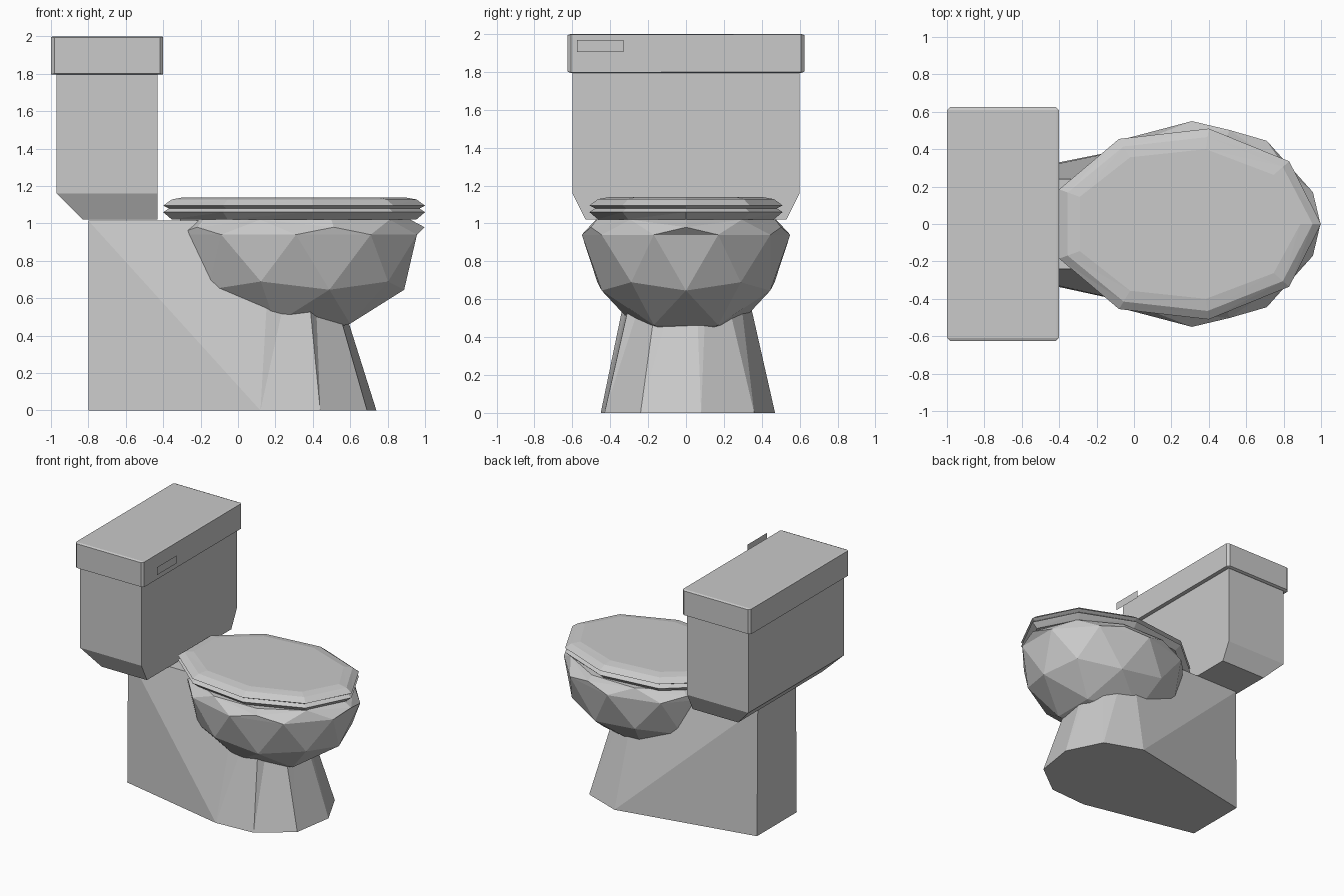
import bpy, bmesh, math

if "Cube" in bpy.data.objects:
    bpy.data.objects.remove(bpy.data.objects["Cube"])

porcelain = bpy.data.materials.new("grey_porcelain")
porcelain.diffuse_color = (0.588, 0.588, 0.588, 1)
porcelain.use_nodes = True
porcelain.node_tree.nodes["Principled BSDF"].inputs["Base Color"].default_value = porcelain.diffuse_color


def finish(name, bm, closed=True):
    if closed:
        bmesh.ops.recalc_face_normals(bm, faces=bm.faces)
    mesh = bpy.data.meshes.new(name)
    bm.to_mesh(mesh)
    bm.free()
    mesh.materials.append(porcelain)
    ob = bpy.data.objects.new(name, mesh)
    bpy.context.collection.objects.link(ob)
    return ob


def loft(name, rings, flip=()):
    """Join matching rings of points; indices in flip use the other diagonal."""
    bm = bmesh.new()
    vs = [[bm.verts.new(p) for p in r] for r in rings]
    n = len(vs[0])
    for lo, hi in zip(vs, vs[1:]):
        for i in range(n):
            j = (i + 1) % n
            if i in flip:
                bm.faces.new((lo[i], lo[j], hi[i]))
                bm.faces.new((lo[j], hi[j], hi[i]))
            else:
                bm.faces.new((lo[i], lo[j], hi[j]))
                bm.faces.new((lo[i], hi[j], hi[i]))
    bm.faces.new(vs[0][::-1])
    bm.faces.new(vs[-1])
    return finish(name, bm)


def rect(x0, x1, y, z):
    return [(x0, -y, z), (x1, -y, z), (x1, y, z), (x0, y, z)]


# Cistern with a tapered base that stays flush at the front
loft("tank", [rect(-0.83, -0.43, 0.53, 1.02),
              rect(-0.97, -0.43, 0.60, 1.16),
              rect(-0.97, -0.43, 0.60, 1.80)])

# Cistern lid with narrow chamfers
lid = loft("tank_lid", [rect(-1.0, -0.4, 0.625, 1.795),
                        rect(-1.0, -0.4, 0.625, 2.0)])
bev = lid.modifiers.new("chamfer", 'BEVEL')
bev.width = 0.015
bev.segments = 1
bev.limit_method = 'ANGLE'

# Flush handle, a thin plate standing clear of the lid
bm = bmesh.new()
bm.faces.new([bm.verts.new(p) for p in
              ((-0.31, -0.575, 1.905), (-0.31, -0.33, 1.905),
               (-0.31, -0.33, 1.967), (-0.31, -0.575, 1.967))])
finish("flush_handle", bm, closed=False)

# Bowl: icosphere whose upper half is pressed flat into a rim
bm = bmesh.new()
bmesh.ops.create_icosphere(bm, subdivisions=2, radius=1)
for v in bm.verts:
    x, y, z = v.co
    r = math.hypot(x, y)
    if z > 0.1:
        if z < 0.48:                      # rim peaks
            want, height = (1.01 if x > 0.8 else 0.96), 0.98
        elif z < 0.6:                     # rim edge between the peaks
            want, height = 0.91, 1.02
        else:                             # flat top
            want, height = (0.9 if r > 0.1 else 0), 1.02
        s = want / r if r > 0.01 else 0
        x, y = x * s, y * s
    else:
        height = 0.94 + 0.56 * z
        if x < -0.85 and z < -0.3:        # back is tucked in
            x *= 0.85
    v.co = (0.31 + 0.68 * x, 0.55 * y, height)
finish("bowl", bm)

# Pedestal: straight block at the back, flared facets at the front
foot = [(-0.8, -0.25), (0.12, -0.45), (0.44, -0.43), (0.69, -0.24),
        (0.74, 0.08), (0.60, 0.36), (0.30, 0.47), (-0.8, 0.25)]
neck = [(-0.8, -0.24), (0.18, -0.24), (0.34, -0.20), (0.40, -0.10),
        (0.42, 0.04), (0.40, 0.12), (0.24, 0.24), (-0.8, 0.24)]
loft("pedestal", [[(x, y, 0) for x, y in foot],
                  [(x, y, 1.015) for x, y in neck]], flip=(0,))

# Seat and its cover share one outline, inset towards the edges
side = [(-0.40, -0.185), (-0.08, -0.455), (0.40, -0.51), (0.83, -0.335)]
outline = side + [(1.0, 0)] + [(x, -y) for x, y in reversed(side)]


def inset(d, z):
    sx, sy = 1 - d / 0.70, 1 - d / 0.51
    return [(0.3 + (x - 0.3) * sx, y * sy, z) for x, y in outline]


loft("seat", [inset(0.045, 1.022), inset(0, 1.06), inset(0.03, 1.08)])
loft("seat_cover", [inset(0.03, 1.08), inset(0, 1.095),
                    inset(0.045, 1.128), inset(0.11, 1.14)])
